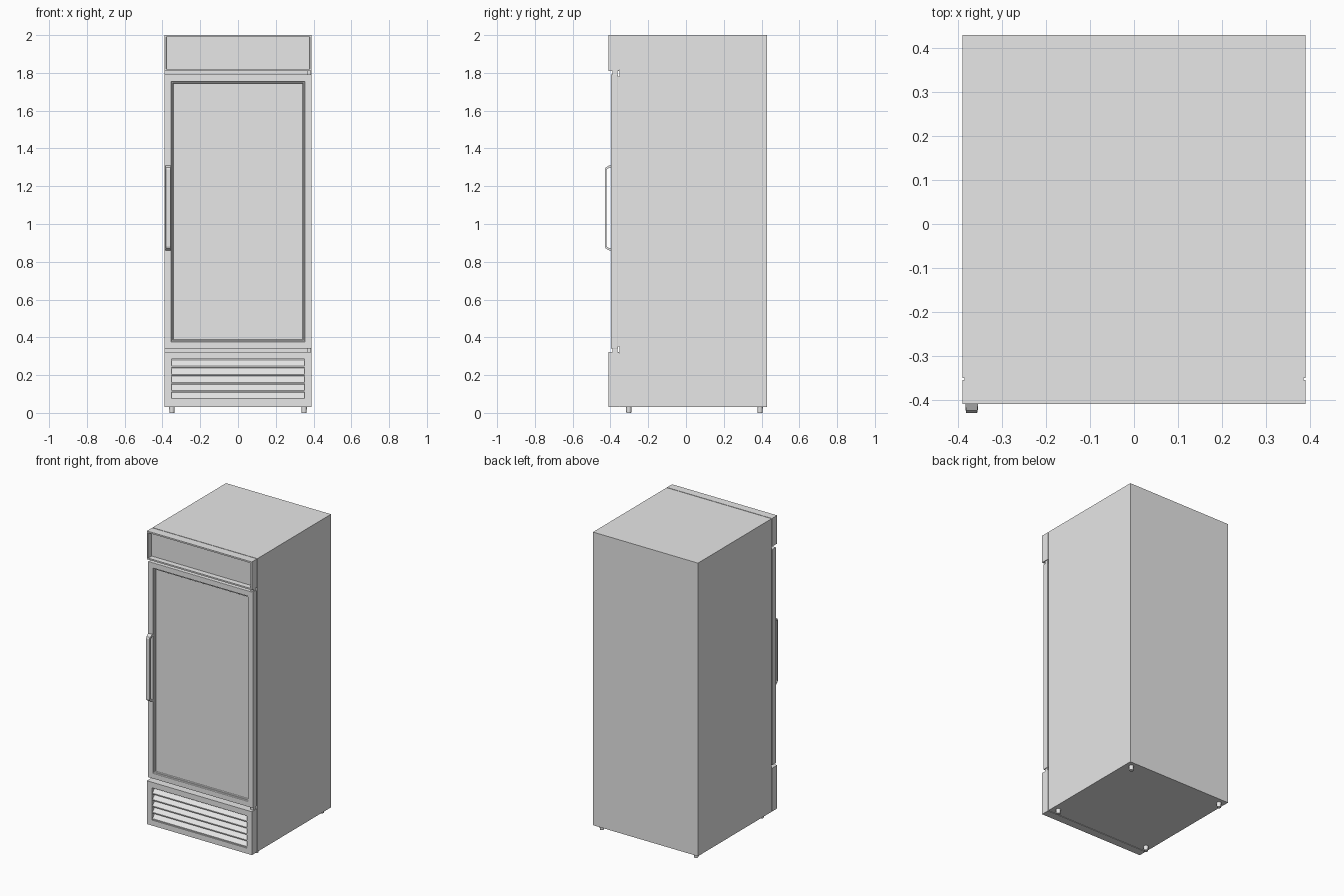
import bpy, bmesh, math
from mathutils import Vector

if "Cube" in bpy.data.objects:
    bpy.data.objects.remove(bpy.data.objects["Cube"], do_unlink=True)

GREY = (0.8, 0.8, 0.8, 1)
grey = bpy.data.materials.new("light_grey")
grey.use_nodes = True
grey.diffuse_color = GREY
grey.node_tree.nodes["Principled BSDF"].inputs["Base Color"].default_value = GREY


def finish(name, bm):
    bmesh.ops.recalc_face_normals(bm, faces=bm.faces)
    mesh = bpy.data.meshes.new(name)
    bm.to_mesh(mesh)
    bm.free()
    mesh.materials.append(grey)
    obj = bpy.data.objects.new(name, mesh)
    bpy.context.collection.objects.link(obj)
    return obj


def panel(name, lo, hi, steps=(), bevel=0.0):
    """Box whose front face is stepped inwards by (inset, depth) pairs."""
    bm = bmesh.new()
    bmesh.ops.create_cube(bm, size=1)
    for v in bm.verts:
        v.co = Vector([(a + b) / 2 + c * (b - a) for a, b, c in zip(lo, hi, v.co)])
    bm.normal_update()
    front = min(bm.faces, key=lambda f: f.normal.y)
    for inset, depth in steps:
        bmesh.ops.inset_region(bm, faces=[front], thickness=inset, use_even_offset=True)
        for v in front.verts:
            v.co.y += depth
    obj = finish(name, bm)
    if bevel:
        mod = obj.modifiers.new("soft_edges", "BEVEL")
        mod.width = bevel
        mod.segments = 2
    return obj


def extrude_x(name, profile, x0, x1):
    """Closed (y, z) profile extruded across x."""
    bm = bmesh.new()
    face = bm.faces.new([bm.verts.new((x0, y, z)) for y, z in profile])
    new = bmesh.ops.extrude_face_region(bm, geom=[face])["geom"]
    for v in new:
        if isinstance(v, bmesh.types.BMVert):
            v.co.x = x1
    return finish(name, bm)


W = 0.39
BASE = 0.031

# Cabinet and the recessed seals between it and the front parts
panel("cabinet", (-W, -0.351, BASE), (W, 0.43, 2.0))
panel("header_backing", (-0.386, -0.358, 1.815), (0.386, -0.35, 1.997))
panel("door_seal", (-0.384, -0.362, 0.352), (0.384, -0.35, 1.78))
panel("grille_backing", (-0.386, -0.358, 0.035), (0.386, -0.35, 0.316))

# Header with recessed sign panel
panel("header", (-W, -0.41, 1.81), (W, -0.355, 2.0),
      [(0.01, 0), (0.001, 0.035)])

# Door frame with stepped opening and glass pane
panel("door", (-W, -0.398, 0.341), (W, -0.36, 1.791),
      [(0.036, 0), (0.002, 0.008), (0.007, 0), (0.002, 0.008)], 0.002)

# Lower panel with louvre recess
panel("grille_panel", (-W, -0.41, BASE), (W, -0.355, 0.322),
      [(0.037, 0), (0.001, 0.04)])
SLATS = 5
pitch = 0.214 / SLATS
for i in range(SLATS):
    z = 0.069 + i * pitch
    extrude_x(f"louvre_{i + 1}",
              [(-0.405, z), (-0.405, z + 0.007), (-0.374, z + pitch - 0.003),
               (-0.374, z + pitch - 0.009)], -0.352, 0.352)

# Hinges on the model's left side
for name, z0, z1 in (("upper_hinge", 1.785, 1.815), ("lower_hinge", 0.317, 0.346)):
    panel(name, (0.365, -0.388, z0), (0.386, -0.362, z1))

# Pull handle: bent flat bar, tapered slightly towards the front
outer = [(-0.396, 0.225), (-0.408, 0.224), (-0.425, 0.214), (-0.43, 0.203)]
inner = [(-0.42, 0.2), (-0.417, 0.206), (-0.406, 0.213), (-0.396, 0.214)]
front_side = outer + [(y, -z) for y, z in reversed(outer)]
door_side = [(y, -z) for y, z in reversed(inner)] + inner
handle = extrude_x("door_handle", [(y, z + 1.085) for y, z in front_side + door_side],
                   -0.384, -0.355)
for v in handle.data.vertices:
    if v.co.y < -0.42:
        v.co.x += 0.002 if v.co.x < -0.37 else -0.002

# Feet
for fb, y in (("front", -0.303), ("back", 0.392)):
    for side, x in (("left", 0.35), ("right", -0.35)):
        bm = bmesh.new()
        bmesh.ops.create_cone(bm, cap_ends=True, segments=20, radius1=0.013,
                              radius2=0.015, depth=0.036)
        bmesh.ops.translate(bm, verts=bm.verts, vec=(x, y, 0.018))
        foot = finish(f"{fb}_{side}_foot", bm)
        bpy.context.view_layer.objects.active = foot
        foot.select_set(True)
        bpy.ops.object.shade_smooth_by_angle(angle=math.radians(40))
        foot.select_set(False)
